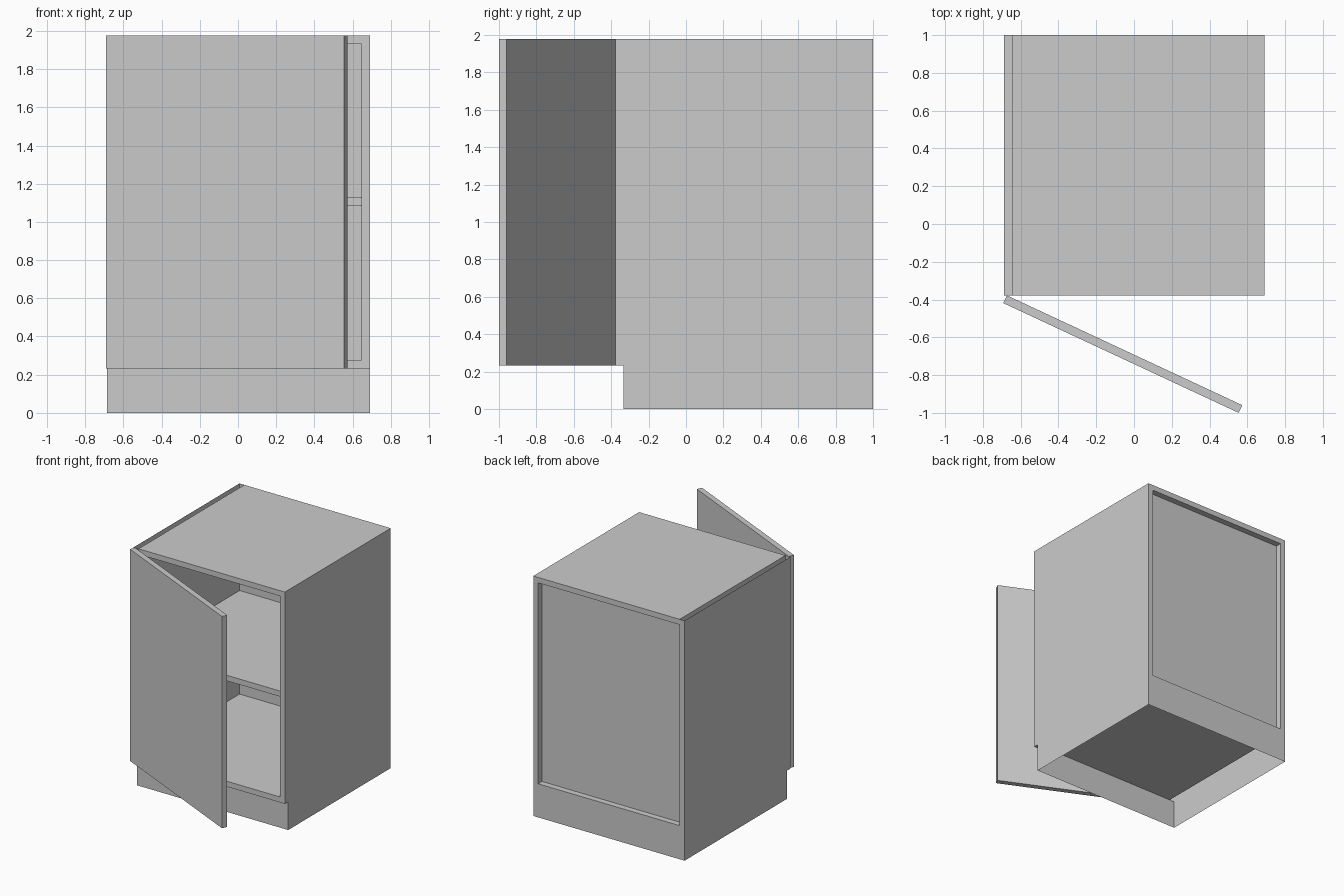
import bpy, bmesh, math
from mathutils import Vector, Matrix

if "Cube" in bpy.data.objects:
    bpy.data.objects.remove(bpy.data.objects["Cube"])

L, R = -0.687, 0.692               # carcass left and right
T = 0.045                          # board thickness
IL, IR = L + T, R - T              # inner left and right
F, B = -0.378, 1.0                 # front and back
Z0, Z1, KICK = 0.232, 1.977, -0.335  # carcass bottom, top, toe kick plane


def finish(name, bm):
    me = bpy.data.meshes.new(name)
    bm.to_mesh(me)
    bm.free()
    ob = bpy.data.objects.new(name, me)
    bpy.context.collection.objects.link(ob)
    return ob


def face(bm, pts, normal):
    f = bm.faces.new([bm.verts.new(p) for p in pts])
    f.normal_update()
    if f.normal.dot(Vector(normal)) < 0:
        f.normal_flip()


def box(name, lo, hi):
    bm = bmesh.new()
    bmesh.ops.create_cube(bm, size=1)
    for v in bm.verts:
        v.co = [lo[i] + (v.co[i] + 0.5) * (hi[i] - lo[i]) for i in range(3)]
    return finish(name, bm)


# Carcass shell: open underneath; the left side board has no end caps
bm = bmesh.new()
profile = [(F, Z1), (F, Z0), (KICK, Z0), (KICK, 0), (B, 0), (B, Z1)]
for s, outer, inner in ((-1, L, IL), (1, R, IR)):
    face(bm, [(outer, y, z) for y, z in profile], (s, 0, 0))
    face(bm, [(inner, F, Z0 + T), (inner, B, Z0 + T),
              (inner, B, Z1 - T), (inner, F, Z1 - T)], (-s, 0, 0))
# rest of the left board's inner wall, seen in the open slots
for a, b in ((Z0, Z0 + T), (Z1 - T, Z1)):
    face(bm, [(IL, F, a), (IL, B, a), (IL, B, b), (IL, F, b)], (-1, 0, 0))
# horizontal faces: top, ceiling, floor, underside, underside of left overhang
for x1, x2, y2, z, n in ((IL, R, B, Z1, 1), (L, IR, B, Z1 - T, -1),
                         (L, IR, B, Z0 + T, 1), (IL, R, B, Z0, -1),
                         (L, IL, KICK, Z0, -1)):
    face(bm, [(x1, F, z), (x2, F, z), (x2, y2, z), (x1, y2, z)], (0, 0, n))
# front and back frames; the back one runs down to the ground
for y, low, n in ((F, Z0, -1), (B, 0, 1)):
    for xa, xb, za, zb in ((L, R, low, Z0 + T), (L, R, Z1 - T, Z1),
                           (L, IL, Z0 + T, Z1 - T), (IR, R, Z0 + T, Z1 - T)):
        face(bm, [(xa, y, za), (xb, y, za), (xb, y, zb), (xa, y, zb)], (0, n, 0))
# toe kick
face(bm, [(L, KICK, 0), (R, KICK, 0), (R, KICK, Z0), (L, KICK, Z0)], (0, -1, 0))
bmesh.ops.remove_doubles(bm, verts=bm.verts[:], dist=1e-4)
finish("carcass", bm)

# Recessed back panel and shelf
box("back_panel", (IL, 0.938, Z0 + T), (IR, 0.95, Z1 - T))
box("shelf", (IL, F + 0.035, 1.084), (IR, 0.938, 1.13))

# Door, swung open on its left edge
door = box("door", (0, -T, Z0), (1.375, 0, Z1))
door.data.transform(Matrix.Translation((-0.673, -0.378, 0))
                    @ Matrix.Rotation(math.radians(-25), 4, 'Z'))
